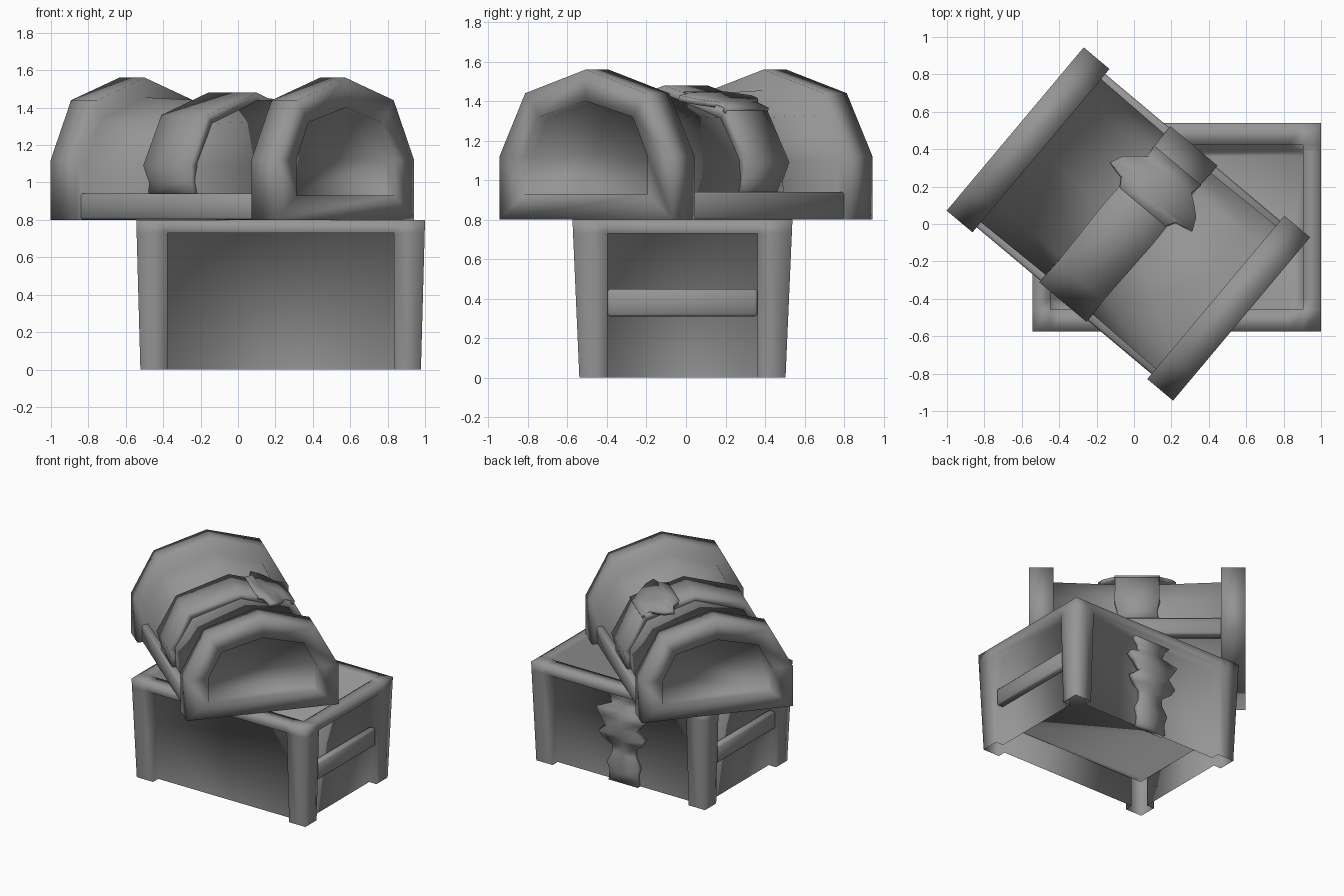
import bpy, bmesh
from math import radians
from mathutils import Matrix, Vector

if "Cube" in bpy.data.objects:
    bpy.data.objects.remove(bpy.data.objects["Cube"])

grey = bpy.data.materials.new("plain grey")
grey.use_nodes = True
GREY = (0.3, 0.3, 0.3, 1)
grey.diffuse_color = GREY
grey.node_tree.nodes["Principled BSDF"].inputs["Base Color"].default_value = GREY

BASE = Matrix.Translation((0.228, -0.018, 0))
LID = Matrix.Translation((-0.03, 0.0, 0)) @ Matrix.Rotation(radians(-40), 4, 'Z')


def finish(name, bm, place, thick=0, angle=100):
    mesh = bpy.data.meshes.new(name)
    bm.to_mesh(mesh)
    bm.free()
    mesh.materials.append(grey)
    ob = bpy.data.objects.new(name, mesh)
    bpy.context.collection.objects.link(ob)
    ob.matrix_world = place
    bpy.ops.object.select_all(action='DESELECT')
    ob.select_set(True)
    bpy.context.view_layer.objects.active = ob
    bpy.ops.object.shade_smooth_by_angle(angle=radians(angle))
    if thick:
        mod = ob.modifiers.new("thickness", 'SOLIDIFY')
        mod.thickness, mod.offset = thick, -1


def box(name, centre, size, place):
    bm = bmesh.new()
    bmesh.ops.create_cube(bm, size=1, matrix=Matrix.Translation(centre) @ Matrix.Diagonal((*size, 1)))
    bmesh.ops.bevel(bm, geom=bm.edges[:], offset=0.012, segments=1, affect='EDGES')
    finish(name, bm, place, angle=60)


def arch(half):
    """Mirror half a profile of (y, z) points, foot to crown."""
    return half + [(-y, z) for y, z in reversed(half[:-1])]


def loft(name, sections, place, inward=False):
    """Bridge (x, profile) sections along x, capped, open below the middle."""
    bm = bmesh.new()
    rings = [[bm.verts.new((x, y, z)) for y, z in prof] for x, prof in sections]
    for a, b in zip(rings, rings[1:]):
        for i in range(len(a)):
            j = (i + 1) % len(a)
            bm.faces.new((a[i], a[j], b[j], b[i]))
    bm.faces.new(rings[0])
    bm.faces.new(rings[-1])
    bmesh.ops.recalc_face_normals(bm, faces=bm.faces)
    under = [f for f in bm.faces if abs(f.calc_center_median().x) < 0.65
             and all(v.co.z < 0.801 for v in f.verts)]
    bmesh.ops.delete(bm, geom=under, context='FACES')
    if inward:
        bmesh.ops.reverse_faces(bm, faces=bm.faces[:])
    finish(name, bm, place)


def ribbon(name, rows, place, thick):
    """Symmetric plate from (y, z, half width) rows, running down the front."""
    bm = bmesh.new()
    lines = [[bm.verts.new((k * w, y, z)) for k in (-1, 0, 1)] for y, z, w in rows]
    for a, b in zip(lines, lines[1:]):
        for i in range(2):
            bm.faces.new((a[i], a[i + 1], b[i + 1], b[i]))
    bm.normal_update()
    if sum(f.normal.y + f.normal.z for f in bm.faces) < 0:
        bmesh.ops.reverse_faces(bm, faces=bm.faces[:])
    finish(name, bm, place, thick, 60)


# Chest base: open-bottomed shell with corner posts, recessed panels and a cavity
HX, HY, H, PX, PY, PZ, DEEP = 0.75, 0.522, 0.8, 0.605, 0.38, 0.73, 0.065
RX, RY, CAVITY = 0.675, 0.44, 0.58
bm = bmesh.new()
bmesh.ops.create_cube(bm, size=1, matrix=Matrix.Translation((0, 0, H / 2)) @ Matrix.Diagonal((2 * HX, 2 * HY, H, 1)))


def cut(co, no):
    bmesh.ops.bisect_plane(bm, geom=bm.verts[:] + bm.edges[:] + bm.faces[:], plane_co=co, plane_no=no)


for s in (-1, 1):
    for x in (PX, RX):
        cut((s * x, 0, 0), (1, 0, 0))
    for y in (PY, RY):
        cut((0, s * y, 0), (0, 1, 0))
cut((0, 0, PZ), (0, 0, 1))
bm.normal_update()
mouth = []
panels = []
for f in bm.faces:
    c, n = f.calc_center_median(), f.normal
    if n.z > 0.9 and abs(c.x) < RX and abs(c.y) < RY:
        mouth.append(f)
    elif abs(n.z) < 0.1 and c.z < PZ and (abs(c.x) < PX if abs(n.y) > 0.9 else abs(c.y) < PY):
        panels.append(f)
mouth = bmesh.ops.dissolve_faces(bm, faces=mouth, use_verts=True)["region"]
for f in panels + mouth:
    f.normal_update()
    upward = f.normal.z > 0.9
    push = f.normal * -(CAVITY if upward else DEEP)
    new = bmesh.ops.extrude_discrete_faces(bm, faces=[f])["faces"][0]
    bmesh.ops.translate(bm, verts=new.verts[:], vec=push)
    if upward:                          # cavity wall leans in on one side
        lean = [v for v in new.verts if v.co.y > RY - 0.01]
        bmesh.ops.translate(bm, verts=lean, vec=Vector((0, -0.035, 0)))
under = [f for f in bm.faces if all(v.co.z < 0.001 for v in f.verts)]
bmesh.ops.delete(bm, geom=under, context='FACES')
for v in bm.verts:                      # flare the outside towards the top
    for axis, half, flare in ((0, HX, 0.022), (1, HY, 0.035)):
        if abs(v.co[axis]) > half - 0.001:
            v.co[axis] *= 1 + flare / half * v.co.z / H
finish("chest_base", bm, BASE)

# Side rails and clasp of the base
for side, s in (("left", 1), ("right", -1)):
    box(side + "_handle_rail", (s * 0.717, 0, 0.38), (0.06, 2 * PY, 0.14), BASE)
ribbon("base_clasp", [(0.50, 0.73, 0.16), (0.49, 0.68, 0.12), (0.49, 0.63, 0.10), (0.52, 0.58, 0.22),
                      (0.53, 0.52, 0.18), (0.53, 0.45, 0.13), (0.52, 0.39, 0.20), (0.51, 0.34, 0.17),
                      (0.49, 0.29, 0.10), (0.49, 0.23, 0.10), (0.50, 0.15, 0.14), (0.49, 0.08, 0.12),
                      (0.49, 0.0, 0.13)], BASE, 0.05)

# Lid profiles
outer = arch([(0.57, 0.8), (0.57, 1.12), (0.40, 1.44), (0, 1.56)])
inner = arch([(0.41, 0.93), (0.41, 1.12), (0.31, 1.32), (0, 1.40)])
barrel = arch([(0.48, 0.8), (0.50, 1.10), (0.37, 1.33), (0, 1.455)])
waist = arch([(0.47, 0.8), (0.49, 1.10), (0.36, 1.31), (0, 1.43)])
lining = arch([(0.465, 0.8), (0.46, 1.08), (0.33, 1.28), (0, 1.39)])

# Lid shell: barrel between two thick ends with recessed panels, and its lining
end = [(0.61, barrel), (0.61, outer), (0.79, outer), (0.79, inner), (0.72, inner)]
loft("lid_shell", [(-x, p) for x, p in reversed(end)] + [(0, waist)] + end, LID)
loft("lid_lining", [(-0.61, lining), (0.61, lining)], LID, inward=True)

# Long rails and the strap, pinched above its feet
for side, s in (("front", 1), ("back", -1)):
    box(side + "_lid_rail", (0, s * 0.5, 0.871), (1.24, 0.07, 0.14), LID)
strap = [(0.51, 0.93, 0.16), (0.52, 1.0, 0.145), (0.545, 1.09, 0.165), (0.40, 1.36, 0.16), (0, 1.48, 0.17)]
ribbon("lid_strap", [(-y, z, w) for y, z, w in strap] + strap[-2::-1], LID, 0.06)

# Winged clasp on the lid strap
ribbon("lid_clasp", [(0.12, 1.45, 0.16), (0.175, 1.44, 0.19), (0.195, 1.43, 0.285), (0.26, 1.415, 0.255),
                     (0.30, 1.405, 0.21), (0.345, 1.395, 0.15), (0.41, 1.365, 0.165)], LID, 0.03)
